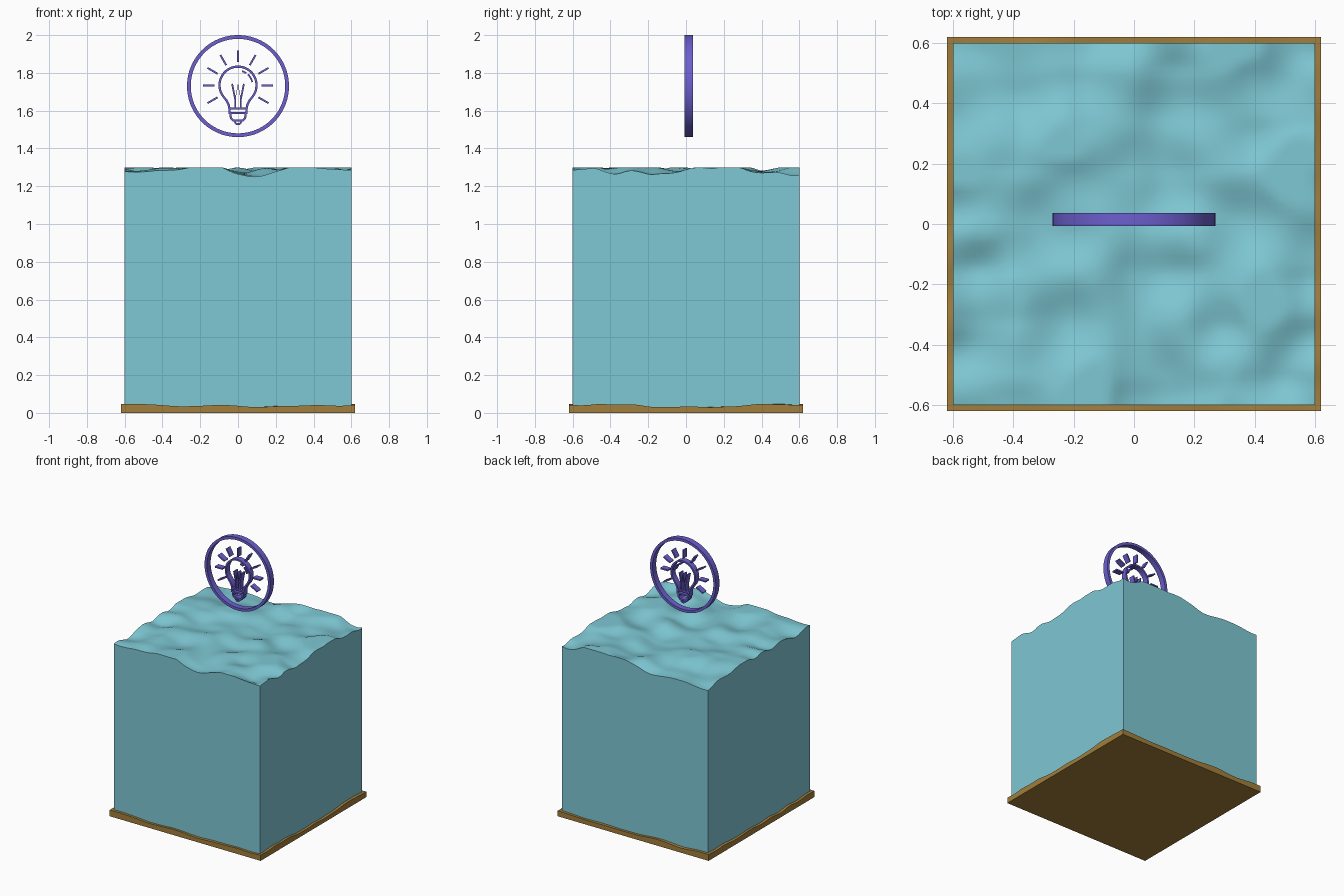
import bpy, bmesh, math
from mathutils import Vector, noise

if "Cube" in bpy.data.objects:
    bpy.data.objects.remove(bpy.data.objects["Cube"])


def material(name, rgb):
    m = bpy.data.materials.new(name)
    m.diffuse_color = (*rgb, 1)
    m.use_nodes = True
    m.node_tree.nodes["Principled BSDF"].inputs["Base Color"].default_value = m.diffuse_color
    return m


WATER = material("water blue", (0.21, 0.58, 0.66))
SAND = material("sand brown", (0.36, 0.21, 0.045))
PURPLE = material("icon purple", (0.15, 0.115, 0.62))
Y0, Y1 = -0.007, 0.036      # icon front and back
CZ = 1.73                   # icon centre height


def finish(bm, name, mat):
    bmesh.ops.recalc_face_normals(bm, faces=bm.faces)
    me = bpy.data.meshes.new(name)
    bm.to_mesh(me)
    bm.free()
    ob = bpy.data.objects.new(name, me)
    bpy.context.collection.objects.link(ob)
    me.materials.append(mat)
    bpy.ops.object.select_all(action='DESELECT')
    ob.select_set(True)
    bpy.context.view_layer.objects.active = ob
    bpy.ops.object.shade_smooth_by_angle(angle=math.radians(35))
    return ob


def rippled_block(name, half, z0, top, amp, seed, mat, n=56):
    """Square block whose top is a gently rippled surface capped at z = top."""
    bm = bmesh.new()
    bmesh.ops.create_grid(bm, x_segments=n, y_segments=n, size=half)
    rim = [e for e in bm.edges if e.is_boundary]
    for v in bm.verts:
        h = noise.noise(Vector((v.co.x * 5, v.co.y * 6, seed)))
        v.co.z = min(top, top - amp * 0.35 + amp * h)
    ext = bmesh.ops.extrude_edge_only(bm, edges=rim)["geom"]
    for v in ext:
        if isinstance(v, bmesh.types.BMVert):
            v.co.z = z0
    low = [e for e in ext if isinstance(e, bmesh.types.BMEdge)
           and e.is_boundary]
    bmesh.ops.contextual_create(bm, geom=low)
    return finish(bm, name, mat)


def strokes(name, paths):
    """Flat outlines in the xz plane, thickened: (points, closed, width)."""
    bm = bmesh.new()
    for pts, closed, w in paths:
        p = [Vector(q) for q in pts]
        n = len(p)
        rows = []
        for i in range(n):
            a = p[i] - p[i - 1] if closed or i > 0 else p[1] - p[0]
            b = p[(i + 1) % n] - p[i] if closed or i < n - 1 else a
            a, b = a.normalized(), b.normalized()
            na, nb = Vector((-a.y, a.x)), Vector((-b.y, b.x))
            m = (na + nb).normalized()
            off = m * (w / 2 / max(0.5, m.dot(na)))
            l, r = p[i] + off, p[i] - off
            rows.append([bm.verts.new((q.x, y, q.y)) for q, y in
                         ((l, Y0), (r, Y0), (r, Y1), (l, Y1))])
        for i in range(n if closed else n - 1):
            s, t = rows[i], rows[(i + 1) % n]
            for k in range(4):
                bm.faces.new((s[k], s[(k + 1) % 4], t[(k + 1) % 4], t[k]))
        if not closed:
            bm.faces.new(rows[0])
            bm.faces.new(rows[-1])
    return finish(bm, name, PURPLE)


def arc(r, a0, a1, n, cz=CZ):
    return [(r * math.cos(math.radians(a0 + (a1 - a0) * i / n)),
             cz + r * math.sin(math.radians(a0 + (a1 - a0) * i / n)))
            for i in range(n + 1)]


# tray of sand and block of water
rippled_block("sand_base", 0.62, 0.0, 0.047, 0.018, 3.3, SAND)
rippled_block("water_block", 0.6, 0.03, 1.30, 0.05, 7.7, WATER)

# icon frame
strokes("outer_ring", [(arc(0.26, 0, 360, 96)[:-1], True, 0.02)])

# rays around the bulb
rays = []
for a in range(-30, 211, 30):
    c, s = math.cos(math.radians(a)), math.sin(math.radians(a))
    rays.append(([(r * c, CZ + 0.003 + r * s) for r in (0.125, 0.186)],
                 False, 0.01))
strokes("light_rays", rays)

# glass outline: round top flowing into the neck
glass = ([(0.046, 1.612), (0.049, 1.63), (0.06, 1.652)]
         + arc(0.098, -36, 216, 48, 1.735)
         + [(-0.06, 1.652), (-0.049, 1.63), (-0.046, 1.612)])
strokes("bulb_glass", [(glass, False, 0.012)])
strokes("glass_highlight", [(arc(0.077, 12, 48, 10, 1.735), False, 0.009),
                            (arc(0.077, 56, 74, 6, 1.735), False, 0.009)])

# screw cap: collar, tapered body and contact
collar = [(-0.046, 1.612), (0.046, 1.612), (0.046, 1.588), (-0.046, 1.588)]
body = [(-0.04, 1.588), (-0.038, 1.562), (-0.026, 1.548),
        (0.026, 1.548), (0.038, 1.562), (0.04, 1.588)]
contact = [(-0.017, 1.548), (-0.014, 1.535), (-0.006, 1.529),
           (0.006, 1.529), (0.014, 1.535), (0.017, 1.548)]
strokes("screw_cap", [(collar, True, 0.011), (body, False, 0.011),
                      (contact, False, 0.01)])

# filament and its supports
zigzag = [(-0.031, 1.742), (-0.014, 1.665), (0, 1.738),
          (0.014, 1.665), (0.031, 1.742)]
wires = [(zigzag, False, 0.007)]
for s in (-1, 1):
    wires.append(([(s * 0.031, 1.742), (s * 0.015, 1.66), (s * 0.015, 1.612)],
                  False, 0.009))
strokes("filament", wires)
